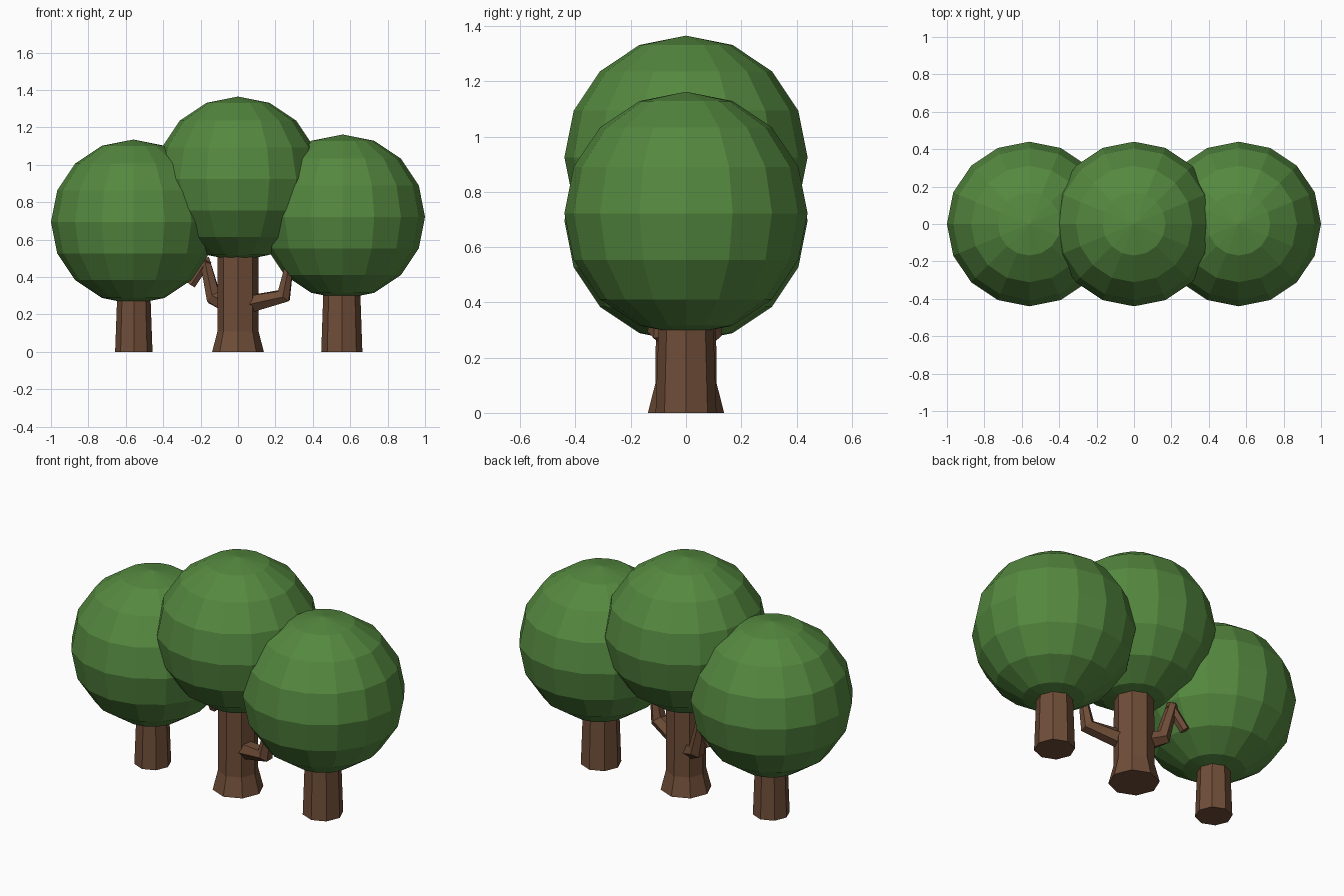
import bpy, bmesh, math
from mathutils import Vector

if "Cube" in bpy.data.objects:
    bpy.data.objects.remove(bpy.data.objects["Cube"])


def material(name, color):
    m = bpy.data.materials.new(name)
    m.diffuse_color = (*color, 1)
    m.use_nodes = True
    m.node_tree.nodes["Principled BSDF"].inputs["Base Color"].default_value = m.diffuse_color
    return m


BARK = material("bark", (0.16, 0.075, 0.04))
LEAF = material("leaf", (0.09, 0.25, 0.05))


def finish(bm, name, mat):
    bmesh.ops.recalc_face_normals(bm, faces=bm.faces)
    me = bpy.data.meshes.new(name)
    bm.to_mesh(me)
    bm.free()
    me.materials.append(mat)
    ob = bpy.data.objects.new(name, me)
    bpy.context.collection.objects.link(ob)
    return ob


def tube(name, path, radii, sides):
    """Faceted, capped tube through the path points, mitred at the bends."""
    bm = bmesh.new()
    pts = [Vector(p) for p in path]
    rings = []
    for i, (p, r) in enumerate(zip(pts, radii)):
        d = Vector()
        if i > 0:
            d += (p - pts[i - 1]).normalized()
        if i < len(pts) - 1:
            d += (pts[i + 1] - p).normalized()
        d.normalize()
        v = d.cross(Vector((1, 0, 0))) if abs(d.z) > 0.99 else d.cross(Vector((0, 1, 0)))
        v.normalize()
        u = v.cross(d)
        rings.append([bm.verts.new(p + r * (math.cos(a) * u + math.sin(a) * v))
                      for a in (2 * math.pi * k / sides for k in range(sides))])
    for a, b in zip(rings, rings[1:]):
        for k in range(sides):
            n = (k + 1) % sides
            bm.faces.new((a[k], a[n], b[n], b[k]))
    bm.faces.new(rings[0])
    bm.faces.new(rings[-1])
    return finish(bm, name, BARK)


def crown(name, x, z, r=0.44):
    bm = bmesh.new()
    bmesh.ops.create_uvsphere(bm, u_segments=16, v_segments=8, radius=r)
    ob = finish(bm, name, LEAF)
    ob.location = (x, 0, z)


# leaf crowns
crown("left_crown", -0.56, 0.695)
crown("middle_crown", 0, 0.925)
crown("right_crown", 0.56, 0.722)

# trunks, the middle one with a flared foot
tube("left_trunk", [(-0.557, 0, 0), (-0.557, 0, 0.38)], [0.1, 0.086], 8)
tube("right_trunk", [(0.555, 0, 0), (0.555, 0, 0.4)], [0.11, 0.096], 8)
tube("middle_trunk", [(0, 0, 0), (0, 0, 0.11), (0, 0, 0.6)], [0.138, 0.11, 0.108], 8)

# bent branches of the middle tree
tube("right_branch", [(0.04, -0.02, 0.25), (0.245, -0.095, 0.3), (0.285, -0.1, 0.52)],
     [0.055, 0.045, 0.02], 6)
tube("left_branch", [(-0.04, 0.03, 0.25), (-0.13, 0.085, 0.29), (-0.18, 0.105, 0.5)],
     [0.055, 0.046, 0.03], 6)
tube("left_twig", [(-0.165, 0.1, 0.49), (-0.25, 0.125, 0.36)], [0.03, 0.028], 6)
